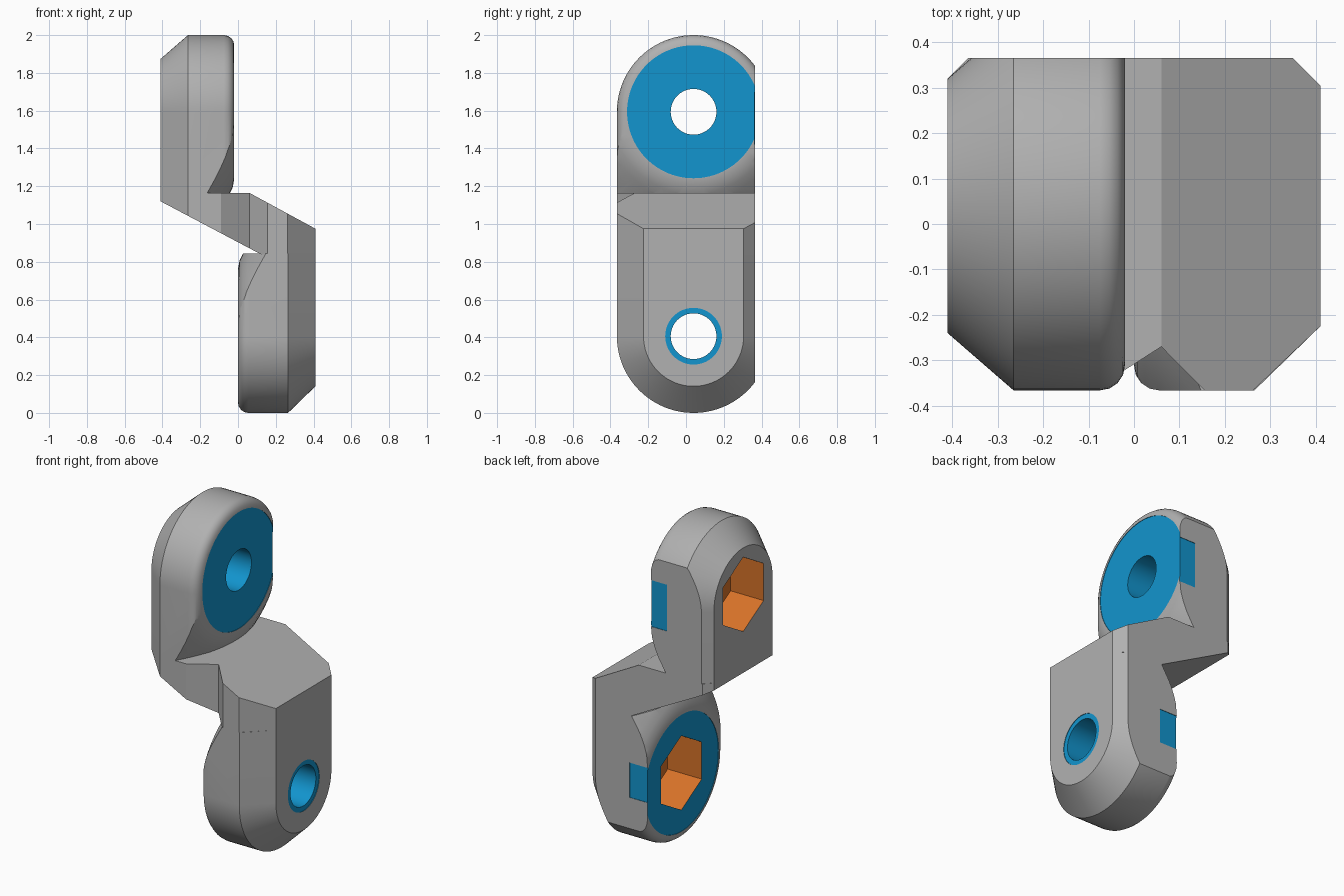
import bpy, bmesh, math

if "Cube" in bpy.data.objects:
    bpy.data.objects.remove(bpy.data.objects["Cube"])

def material(name, rgb):
    m = bpy.data.materials.new(name)
    m.diffuse_color = (*rgb, 1)
    m.use_nodes = True
    m.node_tree.nodes["Principled BSDF"].inputs["Base Color"].default_value = m.diffuse_color
    return m

MATS = [material("grey", (0.44, 0.44, 0.44)),
        material("blue", (0.006, 0.30, 0.62)),
        material("orange", (0.68, 0.17, 0.022))]
GREY, BLUE, ORANGE = range(3)
CY, CZ, R, BACK = 0.04, 1.594, 0.406, 0.365   # lug axis, radius and flat back

def loft(name, rings, mat=GREY, flip=False):
    """Closed solid through equal-length rings; flip turns it end for end."""
    bm = bmesh.new()
    put = (lambda p: (-p[0], p[1], 2 - p[2])) if flip else (lambda p: p)
    vs = [[bm.verts.new(put(p)) for p in ring] for ring in rings]
    n = len(vs[0])
    for a, b in zip(vs, vs[1:]):
        for i in range(n):
            j = (i + 1) % n
            bm.faces.new((a[i], a[j], b[j], b[i]))
    bm.faces.new(vs[0])
    bm.faces.new(vs[-1])
    bmesh.ops.recalc_face_normals(bm, faces=bm.faces)
    for f in bm.faces:
        f.material_index = mat
    me = bpy.data.meshes.new(name)
    bm.to_mesh(me)
    bm.free()
    for m in MATS:
        me.materials.append(m)
    ob = bpy.data.objects.new(name, me)
    bpy.context.collection.objects.link(ob)
    return ob

def lathe(name, profile, mat=GREY, n=96, flip=False):
    """Turned solid about the lug axis from (x, radius) pairs."""
    rings = [[(x, CY + r * math.sin(2 * math.pi * i / n), CZ + r * math.cos(2 * math.pi * i / n))
              for i in range(n)] for x, r in profile]
    return loft(name, rings, mat, flip)

def box(name, x, y, z, mat, flip=False):
    ring = lambda a: [(a, y[0], z[0]), (a, y[1], z[0]), (a, y[1], z[1]), (a, y[0], z[1])]
    return loft(name, [ring(x[0]), ring(x[1])], mat, flip)

def combine(ob, other, op):
    mod = ob.modifiers.new(op, 'BOOLEAN')
    mod.operation, mod.solver, mod.object = op, 'EXACT', other
    bpy.context.view_layer.objects.active = ob
    bpy.ops.object.modifier_apply(modifier=mod.name)
    bpy.data.objects.remove(other)

def lug(name, inner, outer_r, flip):
    """Rounded block with chamfered outside, filleted inside and conical root."""
    def arch(x, r):
        arc = [(x, CY + r * math.cos(math.pi * i / 48), CZ + r * math.sin(math.pi * i / 48))
               for i in range(49)]
        pts = [(x, CY + r, 1.155)] + arc + [(x, CY - r, 1.155)]
        return pts
    rings = [(-0.41, outer_r), (-0.265, R)]
    fillet = [(0.055, 0), (0.034, 0.004), (0.016, 0.016), (0.004, 0.034), (0, 0.055)]
    rings += [(inner - a, R - b) for a, b in fillet]
    ob = loft(name, [arch(*r) for r in rings], flip=flip)
    cone = [(-0.5, 1.1), (inner - 0.14, 0.587), (inner - 0.05, 0.475), (inner - 0.025, 0.435),
            (inner - 0.008, 0.40), (inner, 0.355)]
    combine(ob, lathe("root_cone", cone, flip=flip), 'INTERSECT')
    combine(ob, box("back_trim", (-1, 1), (BACK, 1), (0, 3), GREY, flip), 'DIFFERENCE')
    return ob

# Sloping web joining the two lugs: side outline crossed with plan outline
side = [(-0.41, 1.12), (0.12, 0.84), (0.16, 0.835), (0.41, 0.835), (0.41, 0.975),
        (0.06, 1.165), (-0.41, 1.165)]
plan = [(-0.41, -0.24), (-0.265, -0.366), (-0.09, -0.366), (0.06, -0.27), (0.155, -0.366),
        (0.262, -0.366), (0.41, -0.225), (0.41, 0.305), (0.35, BACK), (-0.365, BACK), (-0.41, 0.32)]
body = loft("hinge_link", [[(x, y, z) for x, z in side] for y in (-0.5, 0.5)])
combine(body, loft("plan_prism", [[(x, y, z) for x, y in plan] for z in (0.5, 1.5)]), 'INTERSECT')

# Upper lug and its end-for-end twin below
combine(body, lug("upper_lug", -0.02, 0.28, False), 'UNION')
combine(body, lug("lower_lug", 0.0, 0.265, True), 'UNION')

# Blue mating discs, washer ring and back patches as hairline recesses
D = 0.003
combine(body, lathe("upper_disc", [(-0.02 - D, 0.352), (0.03, 0.352)], BLUE), 'DIFFERENCE')
combine(body, lathe("lower_disc", [(-D, 0.352), (0.03, 0.352)], BLUE, flip=True), 'DIFFERENCE')
combine(body, lathe("washer_ring", [(-0.5, 0.15), (-0.41 + D, 0.15)], BLUE, flip=True), 'DIFFERENCE')
combine(body, box("upper_patch", (-0.13, 0.01), (BACK - D, 0.5), (1.42, 1.70), BLUE), 'DIFFERENCE')
combine(body, box("lower_patch", (-0.01, 0.12), (BACK - D, 0.5), (0.35, 0.56), BLUE), 'DIFFERENCE')

# Bolt holes and hexagonal nut pockets
for flip in (False, True):
    combine(body, lathe("bolt_hole", [(-0.6, 0.121), (0.2, 0.121)], BLUE, 64, flip), 'DIFFERENCE')
combine(body, lathe("upper_pocket", [(-0.6, 0.224), (-0.19, 0.224)], ORANGE, 6), 'DIFFERENCE')
combine(body, lathe("lower_pocket", [(-0.23, 0.224), (0.2, 0.224)], ORANGE, 6, True), 'DIFFERENCE')

# Smooth rounded surfaces, crisp edges
bpy.ops.object.select_all(action='DESELECT')
body.select_set(True)
bpy.context.view_layer.objects.active = body
bpy.ops.object.shade_smooth_by_angle(angle=math.radians(28))
